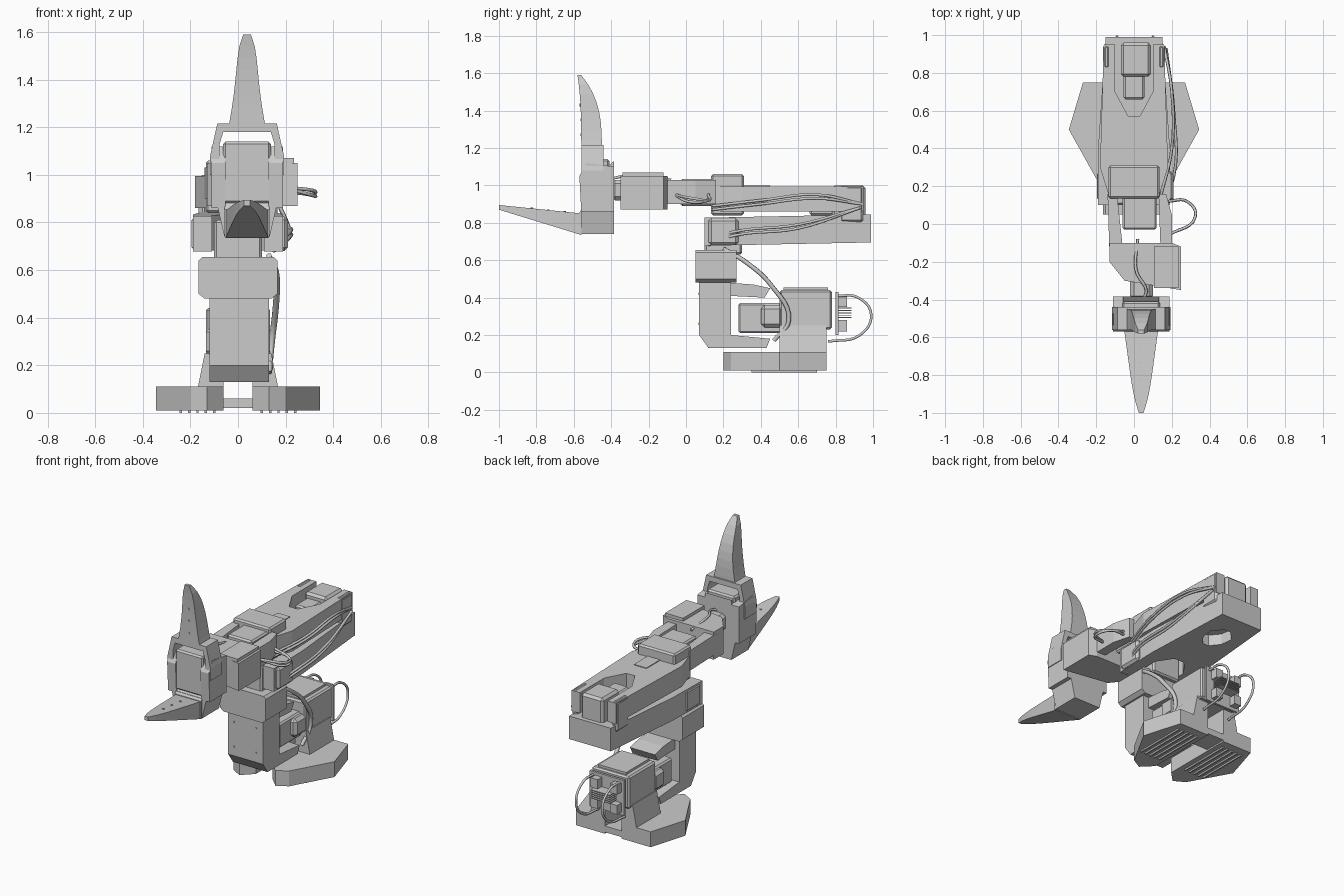
import bpy, bmesh
from mathutils import Vector

if "Cube" in bpy.data.objects:
    bpy.data.objects.remove(bpy.data.objects["Cube"], do_unlink=True)

tone = (.6, .6, .6, 1)
grey = bpy.data.materials.new("plain grey")
grey.use_nodes = True
grey.diffuse_color = tone
grey.node_tree.nodes["Principled BSDF"].inputs["Base Color"].default_value = tone


def finish(name, bm):
    bmesh.ops.recalc_face_normals(bm, faces=bm.faces)
    mesh = bpy.data.meshes.new(name)
    bm.to_mesh(mesh)
    bm.free()
    mesh.materials.append(grey)
    obj = bpy.data.objects.new(name, mesh)
    bpy.context.collection.objects.link(obj)
    return obj


def loft(name, rings):
    """Skin a list of closed rings and cap both ends."""
    bm = bmesh.new()
    loops = [[bm.verts.new(point) for point in ring] for ring in rings]
    for lower, upper in zip(loops, loops[1:]):
        for i in range(len(lower)):
            bm.faces.new((lower[i - 1], lower[i], upper[i], upper[i - 1]))
    bm.faces.new(loops[0])
    bm.faces.new(loops[-1])
    return finish(name, bm)


def prism(name, axis, span, outline):
    """Extrude an outline along an axis; it takes the other two coordinates in order."""
    index = "xyz".index(axis)

    def place(point, height):
        coords = list(point)
        coords.insert(index, height)
        return coords

    return loft(name, [[place(point, height) for point in outline] for height in span])


def mirrored(half, middle=0):
    """Close a half outline with its mirror image across a middle line."""
    right = [(middle + x, other) for x, other in half]
    left = [(middle - x, other) for x, other in reversed(half)]
    return right + left


def box(name, width, depth, height, middle=0, bevel=0):
    """Block of a given width about a middle x, spanning depth in y and height in z."""
    obj = prism(name, "z", height, mirrored([(width / 2, y) for y in depth], middle))
    if bevel:
        chamfer = obj.modifiers.new("chamfer", "BEVEL")
        chamfer.width, chamfer.segments = bevel, 1
    return obj


def cut(obj, cutter):
    cutter.hide_render = True
    hole = obj.modifiers.new("hole", "BOOLEAN")
    hole.operation, hole.solver, hole.object = "DIFFERENCE", "EXACT", cutter
    bpy.context.view_layer.update()
    graph = bpy.context.evaluated_depsgraph_get()
    mesh = bpy.data.meshes.new_from_object(obj.evaluated_get(graph))
    obj.modifiers.clear()
    obj.data = mesh
    bpy.data.objects.remove(cutter, do_unlink=True)


def cable(name, points, radius=.008):
    curve = bpy.data.curves.new(name, "CURVE")
    curve.dimensions = "3D"
    curve.bevel_depth, curve.bevel_resolution, curve.resolution_u = radius, 1, 6
    curve.use_fill_caps = True
    spline = curve.splines.new("BEZIER")
    spline.bezier_points.add(len(points) - 1)
    for knot, point in zip(spline.bezier_points, points):
        knot.co = point
        knot.handle_left_type = knot.handle_right_type = "AUTO"
    curve.materials.append(grey)
    bpy.context.collection.objects.link(bpy.data.objects.new(name, curve))


def screw(name, centre, direction):
    bm = bmesh.new()
    bmesh.ops.create_cone(bm, cap_ends=True, segments=8, radius1=.007, radius2=.007, depth=.008)
    bm.transform(Vector(direction).to_track_quat("Z", "Y").to_matrix().to_4x4())
    bmesh.ops.translate(bm, vec=Vector(centre), verts=bm.verts)
    finish(name, bm)


# Base: two splayed feet with ribbed soles, side walls and a rear tie bar
for side, sign in (("left", 1), ("right", -1)):
    foot = [(.06, .27), (.13, .2), (.2, .24), (.345, .5), (.27, .75), (.06, .75)]
    prism(side + "_foot", "z", (.01, .11), [(sign * x, y) for x, y in foot])
    wall = [(.06, .1), (.17, .1), (.14, .25), (.06, .25)]
    prism(side + "_base_wall", "y", (.5, .75), [(sign * x, z) for x, z in wall])
    for step in range(5):
        box(side + "_foot_rib", .01, (.35, .7), (0, .02), middle=sign * (.1 + step * .035))
box("base_tie_bar", .14, (.6, .75), (.02, .06))

# Base motor, housing and lid
box("base_motor", .2, (.28, .6), (.21, .37), bevel=.01)
box("base_motor_flange", .27, (.4, .52), (.24, .36), bevel=.02)
box("base_housing", .27, (.5, .78), (.23, .44), bevel=.01)
box("base_lid", .2, (.52, .76), (.43, .455))

# Rear circuit board with pins, plugs and looping cables
box("circuit_board", .25, (.8, .815), (.2, .43))
for step in range(5):
    level = .29 + step * .013
    box("header_pin", .14, (.81, .885), (level, level + .005))
for middle in (-.08, .06):
    for level in (.25, .38):
        box("board_plug", .05, (.81, .86), (level - .03, level + .03), middle)
for x in (-.09, .1):
    loop = [(.8, .41), (.92, .4), (.99, .31), (.93, .2), (.76, .165)]
    cable("board_cable", [(x, y, z) for y, z in loop])

# Shoulder bracket: column with a chamfered foot, upper tab and wide block
column = [(.07, .2), (.12, .13), (.43, .13), (.45, .18), (.24, .2), (.24, .5), (.07, .5)]
prism("shoulder_column", "x", (-.12, .13), column)
tab = [(.22, .41), (.42, .4), (.45, .45), (.36, .47), (.22, .48)]
prism("shoulder_tab", "x", (-.09, .09), tab)
prism("shoulder_block", "y", (.05, .27), mirrored([(.14, .48), (.165, .5), (.165, .64), (.15, .655)]))
box("shoulder_motor", .2, (.1, .3), (.63, .81), bevel=.01)
for x in (-.08, .08):
    for z in (.26, .42):
        screw("column_screw", (x, .07, z), (0, -1, 0))

# Upper arm: forked tapering beam, rising slightly to the rear, with a window below
fork = [(.04, .42), (.11, .32), (.11, .1), (.19, .1), (.19, .4), (.15, .99)]
upper_arm = prism("upper_arm", "z", (.675, .825), mirrored(fork))
for vert in upper_arm.data.vertices:
    vert.co.z += .02 * vert.co.y
window = mirrored([(.02, .66), (.07, .72), (.08, .8), (.02, .86)])
cut(upper_arm, prism("window_cutter", "z", (.6, .76), window))
for side, middle in (("left", .19), ("right", -.175)):
    box(side + "_shoulder_cap", .04, (.12, .28), (.68, .825), middle, bevel=.015)

# Forearm: notched beam holding the elbow motor, with a raised front collar
notched = [(.13, .14), (.18, .3), (.16, .95), (.1, .95), (.1, .7), (.03, .57)]
prism("forearm", "z", (.86, .995), mirrored(notched))
box("forearm_collar", .27, (.135, .31), (.84, 1.06), bevel=.01)
box("forearm_clip", .09, (.31, .45), (.98, 1), middle=.015)
box("elbow_motor", .16, (.78, .96), (.82, 1), middle=.01, bevel=.015)
box("elbow_motor_step", .11, (.66, .8), (.84, .965), bevel=.01)
for side, middle in (("left", .145), ("right", -.145)):
    box(side + "_elbow_cheek", .04, (.82, .95), (.8, 1), middle, bevel=.015)

# Wrist: motor, side links and bracket
box("wrist_motor", .18, (-.03, .15), (.89, 1.035), middle=.03, bevel=.01)
link = [(-.13, -.15), (-.06, -.12), (-.09, .16), (-.14, .16)]
prism("right_wrist_link", "z", (.9, 1.03), link)
link = [(.14, -.12), (.2, -.12), (.2, .05), (.17, .16), (.13, .16)]
prism("left_wrist_link", "z", (.9, 1.03), link)
bracket = [(-.13, -.1), (-.13, -.2), (-.05, -.3), (.25, -.35), (.25, -.12), (.2, -.1)]
prism("wrist_bracket", "z", (.87, 1.05), bracket)
box("wrist_roll_motor", .13, (-.34, -.12), (1, 1.07), middle=.17)
box("wrist_roll_shaft", .12, (-.4, -.28), (.92, 1.03), middle=.04, bevel=.02)

# Gripper body, centred on its own middle line
grip = .038
back = [(-.385, 1.13), (-.385, .74), (-.57, .74), (-.57, .855), (-.5, .95), (-.42, 1.1)]
prism("gripper_back", "x", (grip - .095, grip + .095), back)
prism("gripper_palm", "y", (-.56, -.385), mirrored([(.095, .74), (.125, .87)], grip))
box("gripper_motor", .2, (-.56, -.41), (.88, 1.14), grip, bevel=.01)
for side, sign in (("left", 1), ("right", -1)):
    cheek = [(-.385, 1.1), (-.385, .86), (-.56, .86), (-.57, 1.05), (-.53, 1.12)]
    prism(side + "_gripper_cheek", "x", (grip + sign * .09, grip + sign * .15), cheek)
yoke = [(.1, 1.18), (.115, 1.13), (.115, 1), (.155, 1), (.155, 1.08), (.125, 1.215)]
prism("jaw_yoke", "y", (-.56, -.44), mirrored(yoke, grip))


# Jaws taper from root to a rounded tip: the fixed one reaches forward, the moving one up
def fixed_section(t):
    half = (.03 + .06 * (1 - t)) * (1 - .6 * t ** 8)
    y, low, high = -.56 - .44 * t, .735 + .135 * t, .85 + .045 * t
    return [(x, y, z) for x, z in mirrored([(half, low), (half, high)], grip)]


def moving_section(t):
    half = (.04 + .04 * (1 - t) ** 2) * (1 - .6 * t ** 8)
    z, front = 1.19 + .4 * t, -.56 - .02 * t ** 3
    rear = front + .02 + .09 * (1 - t ** 3)
    return [(x, y, z) for x, y in mirrored([(half, front), (half, rear)], grip)]


for name, section in (("fixed_jaw", fixed_section), ("moving_jaw", moving_section)):
    loft(name, [section(step / 8) for step in range(9)])
for t in (.2, .4, .6):
    top = fixed_section(t)[1]
    screw("fixed_jaw_screw", (grip, top[1], top[2]), (0, 0, 1))
    front = moving_section(t)[0]
    screw("moving_jaw_screw", (grip, front[1], front[2]), (0, -1, 0))

# Cables along the arm, in pairs
cable("base_cable", [(.13, .2, .66), (.16, .32, .59), (.16, .46, .46), (.14, .55, .28), (.13, .47, .17)], radius=.013)
for lift in (0, .02):
    cable("upper_arm_cable", [(.15, .12, .68 + lift), (.21, .25, .73 + lift), (.21, .6, .77 + lift), (.17, .93, .88)])
    cable("forearm_cable", [(.14, .14, .87 + lift), (.2, .4, .9 + lift), (.2, .7, .93 + lift), (.16, .94, .9)])
    cable("wrist_cable", [(.18, .12, .93 + lift), (.28, .12, .92), (.325, .04, .91 + lift), (.18, -.06, .95)])
cable("gripper_cable", [(.02, -.08, 1.03), (.01, -.24, 1.06), (.06, -.38, 1.04), (-.08, -.42, 1.02)])
